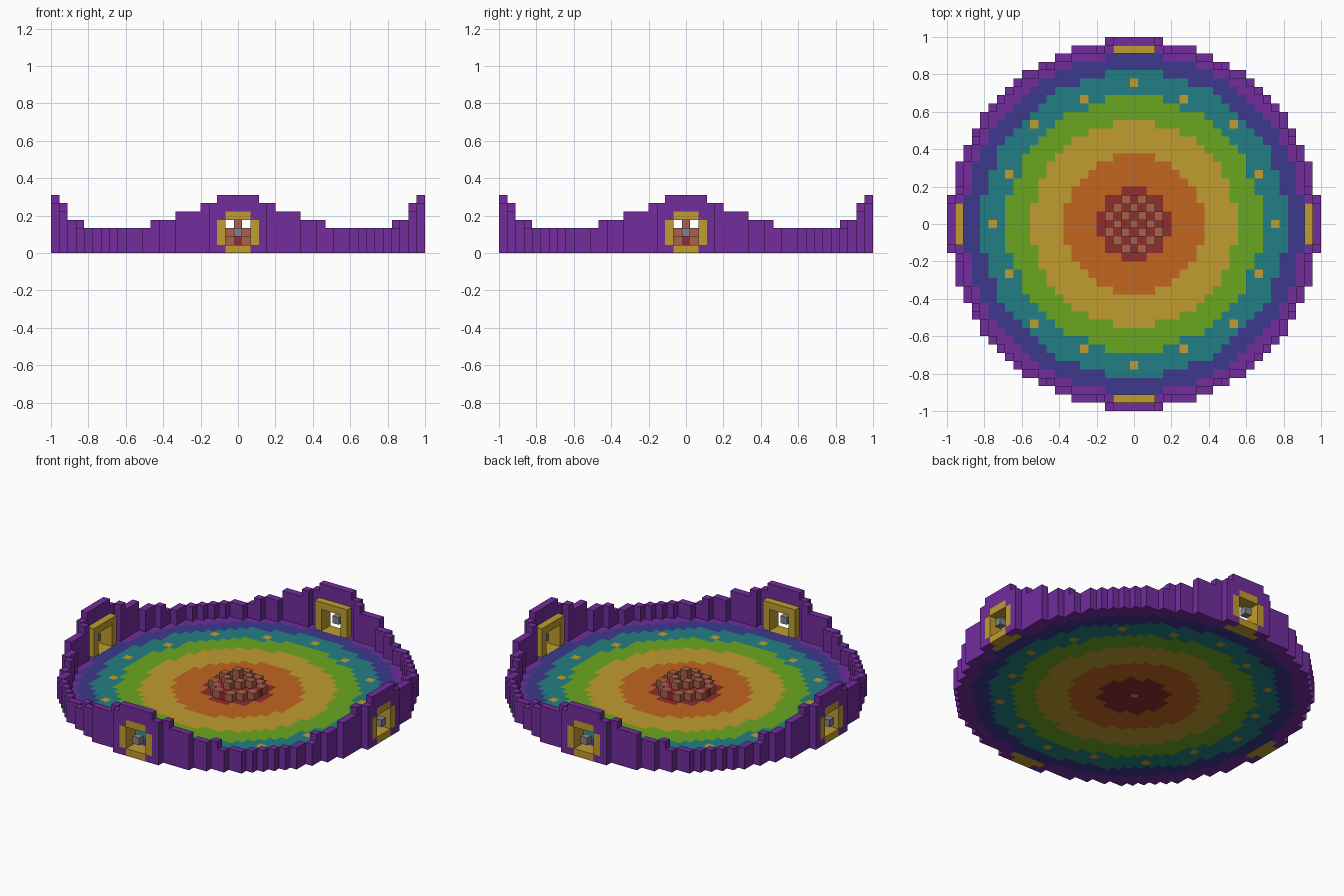
import bpy
import bmesh
from mathutils import Vector

if "Cube" in bpy.data.objects:
    bpy.data.objects.remove(bpy.data.objects["Cube"], do_unlink=True)

R = 22                      # arena radius in blocks
S = 2 / (2 * R + 1)         # block size


def make_material(name, rgb):
    lin = [((c / 255 + 0.055) / 1.055) ** 2.4 for c in rgb] + [1]
    m = bpy.data.materials.new(name)
    m.use_nodes = True
    m.diffuse_color = lin
    m.node_tree.nodes["Principled BSDF"].inputs["Base Color"].default_value = lin
    return m


COLOURS = {
    "purple": (114, 45, 157), "blue": (61, 57, 143), "teal": (34, 127, 132),
    "green": (106, 166, 33), "gold": (192, 156, 46), "orange": (194, 102, 33),
    "red": (142, 45, 46), "brick": (168, 98, 76), "grey": (130, 134, 138),
}
MATS = {n: make_material(n, c) for n, c in COLOURS.items()}

parts = {}                  # part name -> {cell: colour}


def put(part, cell, colour):
    parts.setdefault(part, {})[cell] = colour


def inside(i, j, r=R):
    return i * i + j * j <= (r + 0.36) ** 2


# Floor rings, from the centre outwards
RINGS = [(4, "red"), (8, "orange"), (12, "gold"), (15, "green"),
         (18, "teal"), (20, "blue"), (R, "purple")]
LAMPS = {(0, 17), (6, 15), (12, 12), (15, 6), (17, 0)}
LAMP_EDGES = {(6, 14), (14, 6)}
# Wall height steps: distance from the nearest axis, height
STEPS = [(2, 7), (4, 6), (7, 5), (10, 4), (R, 3)]

span = range(-R, R + 1)
for i in span:
    for j in span:
        if not inside(i, j):
            continue
        a, b = abs(i), abs(j)
        across, out = min(a, b), max(a, b)
        colour = next(c for r, c in RINGS if inside(i, j, r))
        if (a, b) in LAMPS:
            colour = "gold"
        elif (a, b) in LAMP_EDGES:
            colour = "teal"
        # Door sills are part of the floor
        if (out == R and across <= 1) or (out == R - 1 and across <= 2):
            colour = "gold"
        if (i, j) != (0, 0):
            put("floor", (i, j, 0), colour)

        # Stepped outer wall with door openings and outer door trim
        edge = not all(inside(i + dx, j + dy)
                       for dx, dy in ((1, 0), (-1, 0), (0, 1), (0, -1)))
        if edge:
            height = next(h for d, h in STEPS if across <= d)
            for k in range(1, height):
                if out == R and across <= 1 and k <= 3:
                    continue
                trim = out == R and ((across == 2 and k <= 3) or
                                     (across <= 1 and k == 4))
                put("door_trim" if trim else "wall", (i, j, k),
                    "gold" if trim else "purple")

        # Inner door frames
        if out == R - 1 and across <= 2:
            for k in range(1, 5):
                if across == 2 or k == 4:
                    put("door_frames", (i, j, k), "gold")
        # Hanging block in each doorway
        if out == R and across == 0:
            put("door_blocks", (i, j, 2), "grey")

        # Central mound: checkered bricks on a red base
        if inside(i, j, 3):
            if (i + j) % 2:
                put("mound_base", (i, j, 1), "red")
            else:
                top = 3 if a + b == 0 else 2 if a * a + b * b < 8 else 1
                for k in range(1, top + 1):
                    put("mound_bricks", (i, j, k), "brick")

# Grey core beneath the mound
del parts["mound_bricks"][(0, 0, 1)]
put("mound_core", (0, 0, 1), "grey")

filled = {c for cells in parts.values() for c in cells}


def build(name, cells):
    """Make one mesh from the exposed faces of the blocks."""
    mesh = bpy.data.meshes.new(name)
    used = sorted(set(cells.values()))
    for c in used:
        mesh.materials.append(MATS[c])
    bm = bmesh.new()
    verts = {}

    def vert(p):
        key = tuple(p)
        if key not in verts:
            verts[key] = bm.verts.new(((p[0] - 0.5) * S, (p[1] - 0.5) * S, p[2] * S))
        return verts[key]

    for cell, colour in cells.items():
        for axis in range(3):
            u, v = (axis + 1) % 3, (axis + 2) % 3
            for side in (0, 1):
                near = list(cell)
                near[axis] += 2 * side - 1
                if tuple(near) in filled:
                    continue
                corners = []
                for du, dv in ((0, 0), (1, 0), (1, 1), (0, 1)):
                    p = list(cell)
                    p[axis] += side
                    p[u] += du
                    p[v] += dv
                    corners.append(vert(p))
                face = bm.faces.new(corners if side else corners[::-1])
                face.material_index = used.index(colour)
    bm.to_mesh(mesh)
    bm.free()
    bpy.context.scene.collection.objects.link(bpy.data.objects.new(name, mesh))


for part, blocks in parts.items():
    build(part, blocks)
